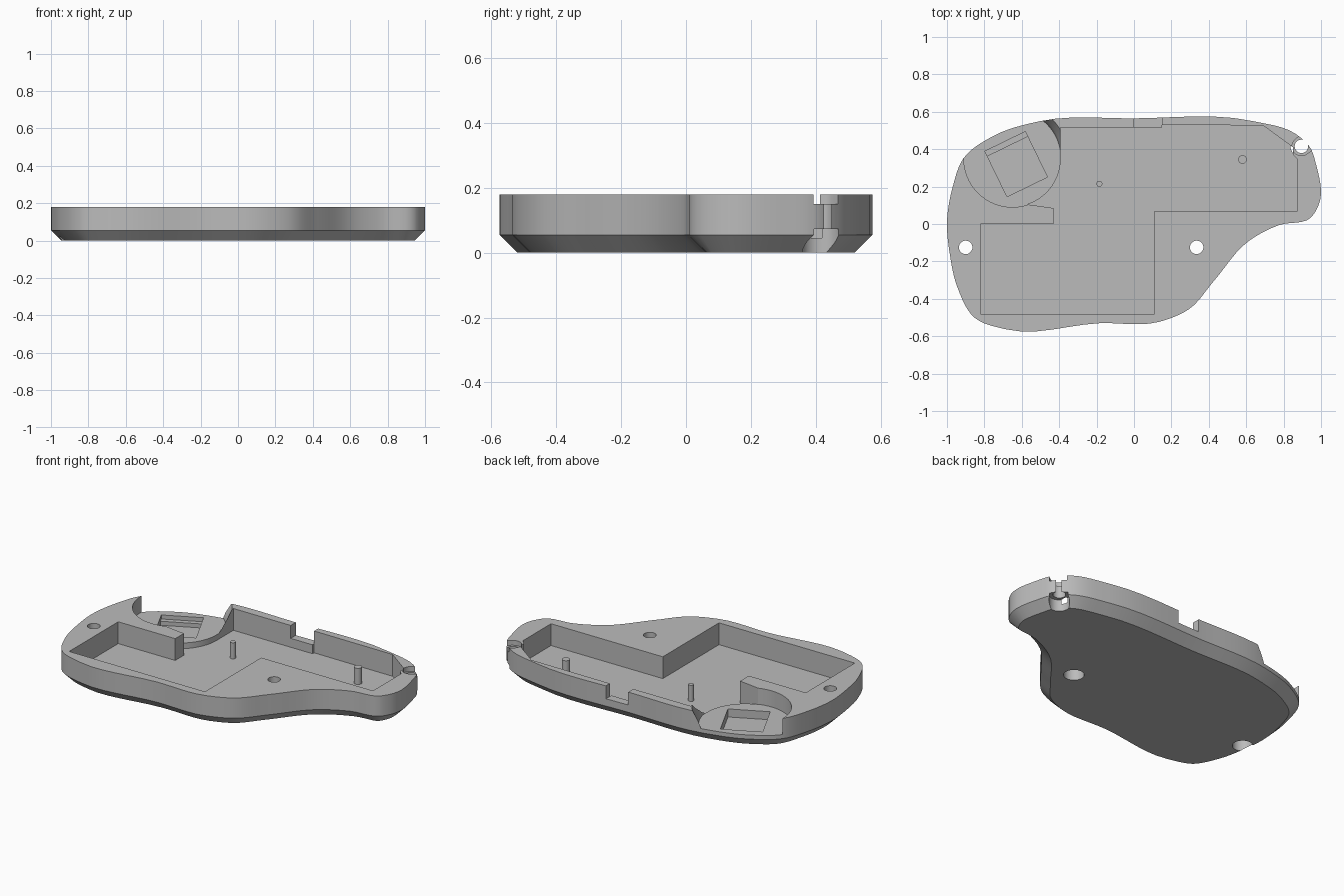
import bpy, bmesh, math
from mathutils import Vector

if "Cube" in bpy.data.objects:
    bpy.data.objects.remove(bpy.data.objects["Cube"])

TOP, CHAMFER, INSET = 0.18, 0.055, 0.055
FLOOR, DISC_FLOOR = 0.045, 0.08

grey = bpy.data.materials.new("plain grey")
grey.diffuse_color = (0.5, 0.5, 0.5, 1)
grey.use_nodes = True
grey.node_tree.nodes["Principled BSDF"].inputs["Base Color"].default_value = grey.diffuse_color


def loft(name, rings):
    """Solid skinned through rings of equal point count, lowest first."""
    bm = bmesh.new()
    rows = [[bm.verts.new(p) for p in r] for r in rings]
    n = len(rows[0])
    for a, b in zip(rows, rows[1:]):
        for i in range(n):
            j = (i + 1) % n
            bm.faces.new((a[i], a[j], b[j], b[i]))
    bm.faces.new(rows[0][::-1])
    bm.faces.new(rows[-1])
    bmesh.ops.recalc_face_normals(bm, faces=bm.faces)
    me = bpy.data.meshes.new(name)
    bm.to_mesh(me)
    bm.free()
    ob = bpy.data.objects.new(name, me)
    bpy.context.collection.objects.link(ob)
    me.materials.append(grey)
    return ob


def prism(name, pts, z0, z1):
    return loft(name, [[(x, y, z) for x, y in pts] for z in (z0, z1)])


def circle(cx, cy, r, n=32, a0=0.0, a1=360.0):
    full = abs(a1 - a0) == 360
    d = math.radians(a1 - a0) / (n if full else n - 1)
    a = math.radians(a0)
    return [(cx + r * math.cos(a + d * i), cy + r * math.sin(a + d * i)) for i in range(n)]


def rect(cx, cy, w, h, deg=0):
    c, s = math.cos(math.radians(deg)), math.sin(math.radians(deg))
    return [(cx + x * c - y * s, cy + x * s + y * c)
            for x, y in ((-w/2, -h/2), (w/2, -h/2), (w/2, h/2), (-w/2, h/2))]


def cut(body, cutter):
    mod = body.modifiers.new("cut", 'BOOLEAN')
    mod.operation, mod.solver, mod.object = 'DIFFERENCE', 'EXACT', cutter
    bpy.context.view_layer.objects.active = body
    bpy.ops.object.modifier_apply(modifier=mod.name)
    bpy.data.objects.remove(cutter)


def smooth_loop(ctrl, steps):
    """Closed curve through the control points."""
    out, n = [], len(ctrl)
    P = [Vector(c) for c in ctrl]
    for i in range(n):
        a, b, c, d = P[i - 1], P[i], P[(i + 1) % n], P[(i + 2) % n]
        # tangents weighted by chord length avoid overshoot
        l0, l1, l2 = (b - a).length, (c - b).length, (d - c).length
        m1 = ((b - a) / l0 * l1 + (c - b) / l1 * l0) / (l0 + l1) * l1
        m2 = ((c - b) / l1 * l2 + (d - c) / l2 * l1) / (l1 + l2) * l1
        for k in range(steps):
            t = k / steps
            out.append(b * (2*t**3 - 3*t*t + 1) + m1 * (t**3 - 2*t*t + t)
                       + c * (3*t*t - 2*t**3) + m2 * (t**3 - t*t))
    return out


# Body outline, counter-clockwise
ctrl = [(-1, 0), (-0.985, -0.16), (-0.945, -0.34), (-0.85, -0.51), (-0.68, -0.572),
        (-0.18, -0.538), (0.14, -0.53), (0.3, -0.46), (0.43, -0.31), (0.62, -0.09),
        (0.78, -0.005), (0.95, 0.035), (0.995, 0.11), (0.98, 0.32), (0.945, 0.42),
        (0.87, 0.49), (0.64, 0.56), (0, 0.575), (-0.5, 0.56), (-0.75, 0.48),
        (-0.91, 0.36), (-0.97, 0.2)]
pts = smooth_loop(ctrl, 6)
lo = Vector((min(p.x for p in pts), min(p.y for p in pts)))
hi = Vector((max(p.x for p in pts), max(p.y for p in pts)))
pts = [Vector(((p.x - lo.x) / (hi.x - lo.x) * 2 - 1,
               ((p.y - lo.y) / (hi.y - lo.y) * 2 - 1) * 0.575)) for p in pts]
base = []
for i, p in enumerate(pts):
    t = (pts[(i + 1) % len(pts)] - pts[i - 1]).normalized()
    base.append(p + Vector((-t.y, t.x)) * INSET)
body = loft("case_shell", [[(p.x, p.y, z) for p in ring] for ring, z in
                           ((base, 0), (pts, CHAMFER), (pts, TOP))])

# Main pocket, following the round recess on its left side
dx, dy, dr = -0.65, 0.35, 0.26
pocket = [(-0.82, -0.48), (0.11, -0.48), (0.11, 0.07), (0.875, 0.07), (0.875, 0.345),
          (0.85, 0.37), (0.85, 0.41), (0.69, 0.527), (0.15, 0.53), (0.15, 0.515), (-0.392, 0.515)]
pocket += circle(dx, dy, dr - 0.002, 20, 0, -72)
pocket += [(-0.43, 0.085), (-0.43, 0), (-0.82, 0)]
cut(body, prism("pocket_cutter", pocket, FLOOR, 0.3))

# Round recess, open at the back left, with a flared right side
cut(body, prism("disc_cutter", circle(dx, dy, dr, 64), DISC_FLOOR, 0.3))
flare = [[(x + s * 0.77, y + s * 0.64, z) for x, y in circle(dx, dy, dr - 0.001, 64)]
         for s, z in ((0, DISC_FLOOR + 0.002), (0.012, 0.12), (0.045, TOP + 0.01))]
cut(body, loft("flare_cutter", flare))

# Tilted square well with a step along its back edge
cut(body, prism("well_cutter", rect(-0.63, 0.32, 0.24, 0.27, 26), 0.03, 0.2))
a = math.radians(26)
well_step = prism("well_step", rect(-0.63 - 0.12 * math.sin(a), 0.32 + 0.12 * math.cos(a),
                                    0.24, 0.03, 26), 0.03, 0.055)

# Notch in the back wall
cut(body, prism("notch_cutter", rect(0.075, 0.56, 0.15, 0.14), 0.10, 0.3))

# Screw holes, counterbored from below
for x, y in ((-0.9, -0.125), (0.335, -0.125), (0.895, 0.415)):
    cut(body, prism("hole_cutter", circle(x, y, 0.036), -0.1, 0.3))
    cut(body, prism("bore_cutter", circle(x, y, 0.058), -0.1, 0.073))

# Slot on top from the corner hole to the outer edge
slot = circle(0.895, 0.415, 0.05, 17, 127, 307)
slot += [(x + 0.16, y + 0.12) for x, y in (slot[-1], slot[0])]
cut(body, prism("slot_cutter", slot, 0.15, 0.3))

# Locating pins
pins = [prism("locating_pin", circle(x, y, r, 24), FLOOR - 0.01, 0.145)
        for x, y, r in ((-0.185, 0.215, 0.016), (0.58, 0.345, 0.023))]

bpy.ops.object.select_all(action='DESELECT')
for ob in [body, well_step] + pins:
    ob.select_set(True)
bpy.context.view_layer.objects.active = body
bpy.ops.object.shade_smooth_by_angle(angle=math.radians(25))
